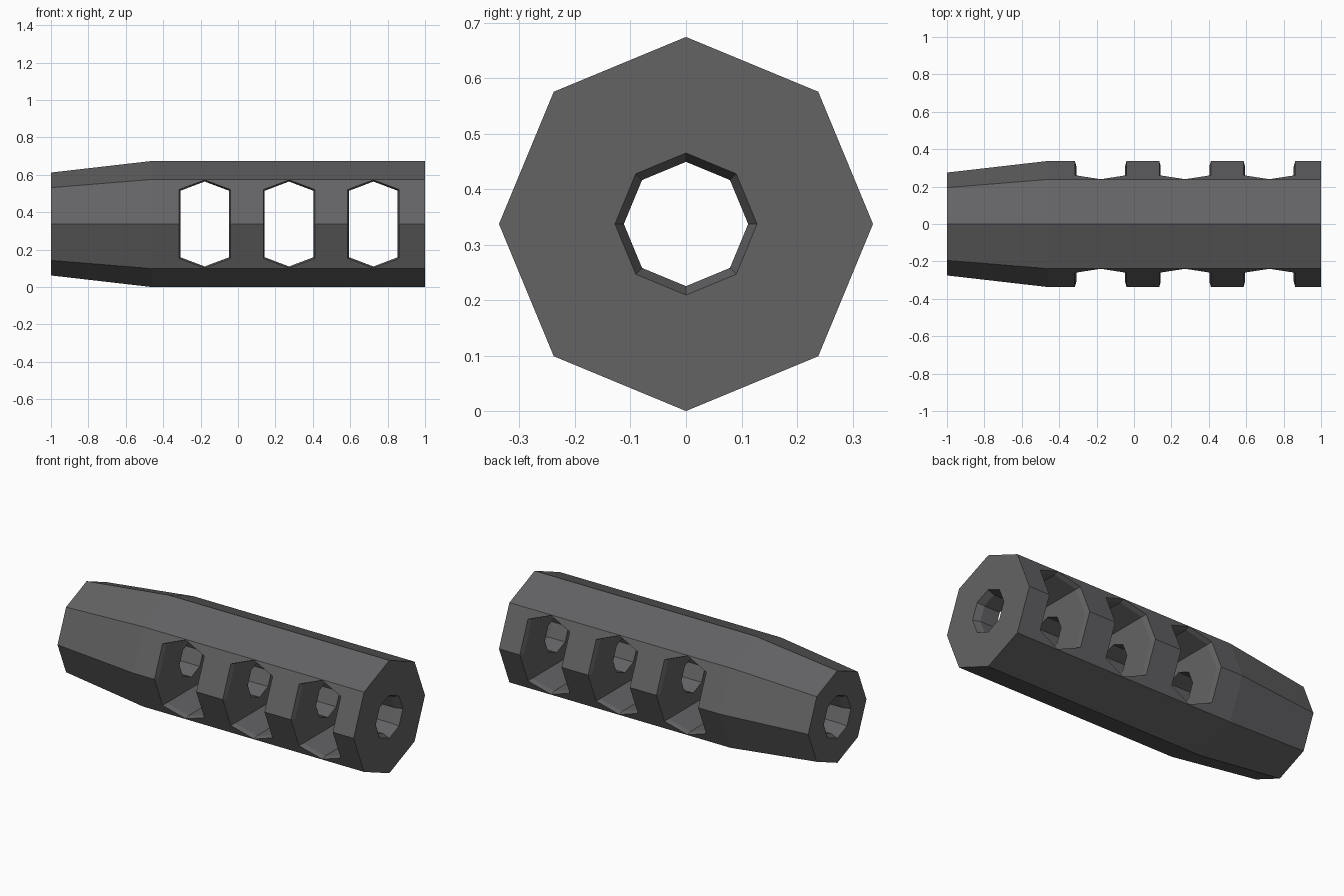
import bpy, bmesh
from math import cos, sin, pi, tan

if "Cube" in bpy.data.objects:
    bpy.data.objects.remove(bpy.data.objects["Cube"], do_unlink=True)

SIDES = 8
RADIUS = 0.337
CENTRE = RADIUS          # height of the axis
RIM = 0.03               # depth of the chamfer round each window


def make_object(name, bm):
    bmesh.ops.recalc_face_normals(bm, faces=bm.faces)
    mesh = bpy.data.meshes.new(name)
    bm.to_mesh(mesh)
    bm.free()
    obj = bpy.data.objects.new(name, mesh)
    bpy.context.collection.objects.link(obj)
    return obj


def bridge(bm, a, b):
    n = len(a)
    for i in range(n):
        bm.faces.new((a[i], a[(i + 1) % n], b[(i + 1) % n], b[i]))


# Octagonal tube: a closed profile of (x, radius) swept round the axis
profile = [(-1, 0.275), (-0.46, RADIUS), (1, RADIUS),
           (1, 0.128), (0.96, 0.112), (-0.96, 0.112), (-1, 0.128)]
bm = bmesh.new()
rings = []
for x, r in profile:
    angles = [2 * pi * i / SIDES for i in range(SIDES)]
    rings.append([bm.verts.new((x, r * cos(a), CENTRE + r * sin(a))) for a in angles])
for i, ring in enumerate(rings):
    bridge(bm, ring, rings[(i + 1) % len(rings)])
body = make_object("barrel_body", bm)


# Window cutter: tall hexagon whose flared rim follows the octagon's sides
def window_ring(bm, x, half_width, tip, shoulder, side, offset):
    outline = [(0, tip), (half_width, shoulder), (half_width, 0), (half_width, -shoulder),
               (0, -tip), (-half_width, -shoulder), (-half_width, 0), (-half_width, shoulder)]
    return [bm.verts.new((x + dx, side * (RADIUS - abs(dz) * tan(pi / 8) + offset), CENTRE + dz))
            for dx, dz in outline]


bm = bmesh.new()
for x in (-0.178, 0.273, 0.724):
    loops = [window_ring(bm, x, 0.142, 0.240, 0.187, -1, RIM / 2),
             window_ring(bm, x, 0.130, 0.227, 0.178, -1, -RIM),
             window_ring(bm, x, 0.130, 0.227, 0.178, 1, -RIM),
             window_ring(bm, x, 0.142, 0.240, 0.187, 1, RIM / 2)]
    for a, b in zip(loops, loops[1:]):
        bridge(bm, a, b)
    for cap in (loops[0], loops[-1]):
        bm.faces.new([cap[i] for i in (6, 7, 0, 1, 2)])
        bm.faces.new([cap[i] for i in (2, 3, 4, 5, 6)])
cutter = make_object("window_cutter", bm)
cutter.hide_render = True

# Cut the windows, then drop the cutter
cut = body.modifiers.new("windows", "BOOLEAN")
cut.operation = "DIFFERENCE"
cut.solver = "EXACT"
cut.object = cutter
bpy.context.view_layer.update()
evaluated = body.evaluated_get(bpy.context.evaluated_depsgraph_get())
result = bpy.data.meshes.new_from_object(evaluated)
body.modifiers.clear()
body.data = result
bpy.data.objects.remove(cutter, do_unlink=True)

# One dark metal colour, flat faces
metal = bpy.data.materials.new("dark_grey_metal")
metal.use_nodes = True
colour = (0.125, 0.125, 0.13, 1)
metal.diffuse_color = colour
metal.node_tree.nodes["Principled BSDF"].inputs["Base Color"].default_value = colour
body.data.materials.clear()
body.data.materials.append(metal)
for face in body.data.polygons:
    face.use_smooth = False
    face.material_index = 0
